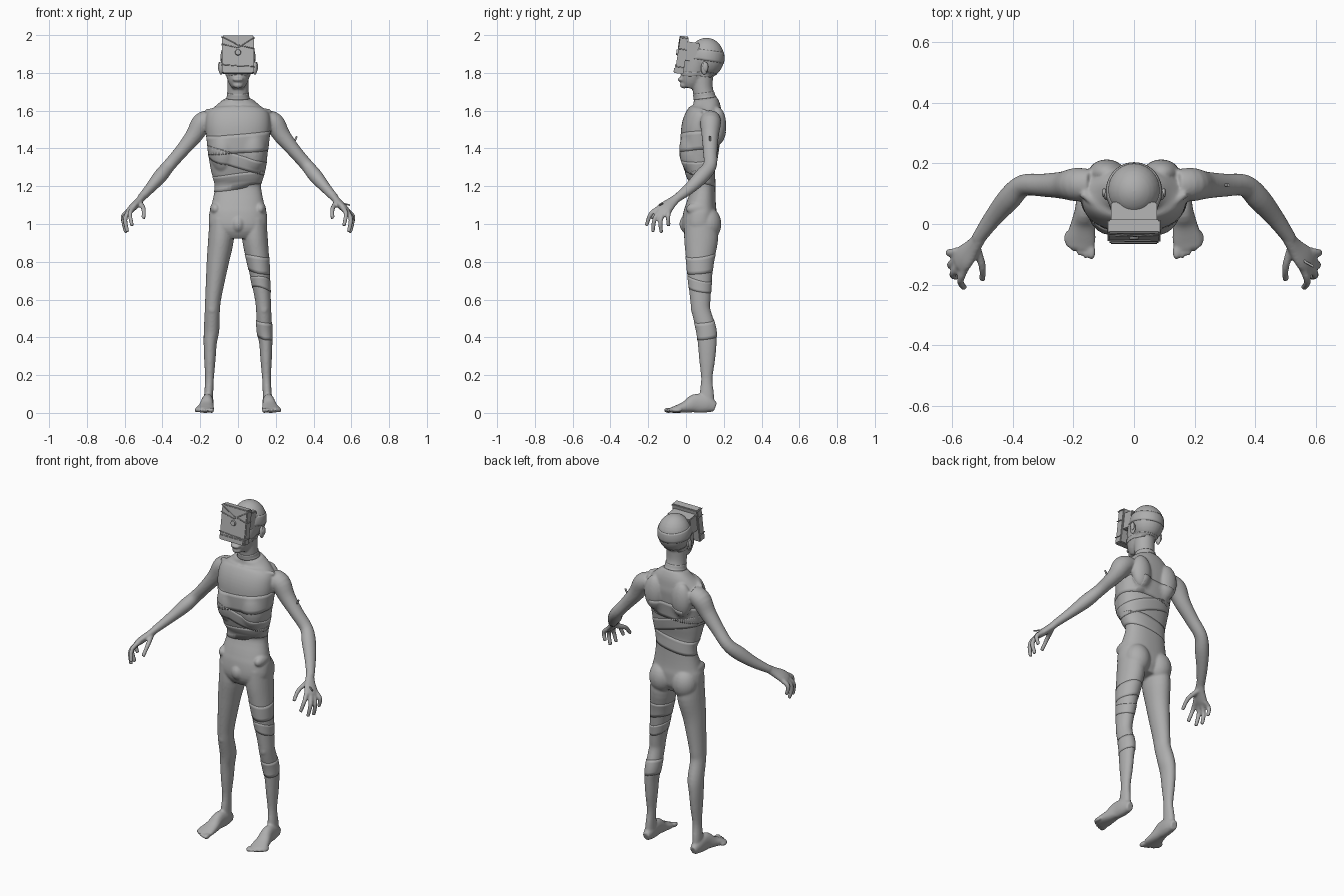
import bpy, bmesh, math
from mathutils import Vector, Matrix, Euler

cube = bpy.data.objects.get("Cube")
if cube:
    bpy.data.objects.remove(cube, do_unlink=True)

grey = bpy.data.materials.new("plain grey")
grey.use_nodes = True
grey.diffuse_color = (.42, .42, .42, 1)
shader = next(n for n in grey.node_tree.nodes if n.type == 'BSDF_PRINCIPLED')
shader.inputs["Base Color"].default_value = grey.diffuse_color


def finish(bm, name, smooth=True):
    """Turn a bmesh into a named, coloured object."""
    bmesh.ops.recalc_face_normals(bm, faces=bm.faces[:])
    mesh = bpy.data.meshes.new(name)
    bm.to_mesh(mesh)
    bm.free()
    for poly in mesh.polygons:
        poly.use_smooth = smooth
    mesh.materials.append(grey)
    obj = bpy.data.objects.new(name, mesh)
    bpy.context.scene.collection.objects.link(obj)
    return obj


def spline(points, steps=4):
    """Smooth curve through points that carry position and radii."""
    pts = [Vector(p) for p in points]
    last = len(pts) - 1
    result = []
    for i in range(last):
        a, b, c, d = pts[max(i - 1, 0)], pts[i], pts[i + 1], pts[min(i + 2, last)]
        for k in range(steps):
            t = k / steps
            m, n = (c - a) * .5, (d - b) * .5
            s = t * t * (3 - 2 * t)
            result.append(b * (1 - s) + c * s + m * (t * (1 - t) ** 2) - n * (t * t * (1 - t)))
    return result + [pts[-1]]


def tube(bm, points, side=1, ref=(1, 0, 0), power=2, count=28):
    """Loft of oval rings; each point is x, y, z, radius along ref, other radius."""
    path = spline(points)
    centres = [Vector((p[0] * side, p[1], p[2])) for p in path]
    rings = []
    for i, p in enumerate(path):
        t = (centres[min(i + 1, len(path) - 1)] - centres[max(i - 1, 0)]).normalized()
        u = Vector(ref)
        u = (u - t * u.dot(t)).normalized()
        v = t.cross(u)
        ring = []
        for k in range(count):
            a = math.tau * k / count
            c, s = math.cos(a), math.sin(a)
            c = math.copysign(abs(c) ** (2 / power), c)
            s = math.copysign(abs(s) ** (2 / power), s)
            ring.append(bm.verts.new(centres[i] + u * (c * p[3]) + v * (s * p[4])))
        rings.append(ring)
    for low, high in zip(rings, rings[1:]):
        for k in range(count):
            n = (k + 1) % count
            bm.faces.new((low[k], low[n], high[n], high[k]))
    bm.faces.new(rings[0])
    bm.faces.new(rings[-1])


def ball(bm, centre, radii, side=1):
    x, y, z = centre
    place = Matrix.Translation((x * side, y, z)) @ Matrix.Diagonal((*radii, 1))
    bmesh.ops.create_uvsphere(bm, u_segments=24, v_segments=16, radius=1, matrix=place)


body_mesh = bmesh.new()

# Torso: height, half width, front, back
torso = [(.93, .1, .01, .14), (.98, .15, -.02, .16), (1.05, .153, -.015, .165),
         (1.1, .14, 0, .16), (1.2, .122, .03, .155), (1.27, .14, 0, .155),
         (1.34, .153, -.02, .165), (1.45, .165, -.028, .18), (1.52, .172, -.022, .19),
         (1.58, .165, .003, .195), (1.62, .125, .03, .185), (1.66, .075, .04, .165)]
tube(body_mesh, [(0, (f + b) / 2, z, w, (b - f) / 2) for z, w, f, b in torso], power=2.3, count=48)
ball(body_mesh, (0, .01, 1), (.04, .045, .05))

# Neck, skull, jaw and lips
tube(body_mesh, [(0, .11, 1.6, .075, .065), (0, .1, 1.66, .06, .058),
                 (0, .088, 1.72, .056, .054), (0, .085, 1.8, .058, .06)])
ball(body_mesh, (0, .108, 1.88), (.092, .095, .106))
tube(body_mesh, [(0, .015, 1.72, .03, .035), (0, .025, 1.75, .05, .055),
                 (0, .042, 1.8, .067, .07), (0, .07, 1.87, .08, .08)])
ball(body_mesh, (0, -.025, 1.765), (.03, .02, .012))
ball(body_mesh, (0, -.01, 1.735), (.027, .022, .018))

# Limbs and muscle forms, mirrored
arm = [(.14, .13, 1.56, .05, .045), (.19, .13, 1.535, .055, .055), (.235, .128, 1.465, .045, .045),
       (.3, .128, 1.385, .038, .036), (.365, .127, 1.31, .036, .034), (.41, .085, 1.255, .04, .037),
       (.465, .02, 1.19, .032, .028), (.515, -.05, 1.135, .023, .021)]
palm = [(.505, -.04, 1.145, .022, .02), (.53, -.075, 1.115, .03, .02),
        (.56, -.11, 1.085, .043, .02), (.58, -.13, 1.065, .04, .015)]
leg = [(.085, .078, 1.03, .065, .085), (.09, .08, .92, .068, .09), (.107, .074, .8, .059, .073),
       (.12, .074, .7, .05, .063), (.132, .076, .6, .042, .054), (.136, .08, .54, .04, .05),
       (.14, .107, .44, .041, .053), (.147, .112, .37, .035, .05), (.149, .112, .28, .03, .042),
       (.151, .11, .18, .023, .03), (.155, .11, .1, .024, .038), (.157, .112, .02, .026, .04)]
foot = [(.156, .155, .03, .02, .025), (.158, .11, .045, .03, .045), (.162, .05, .05, .032, .05),
        (.168, 0, .032, .04, .032), (.175, -.05, .02, .049, .02), (.178, -.08, .014, .044, .014)]
fingers = [[(.55, -.13, 1.09), (.572, -.185, 1.055), (.56, -.21, .99)],
           [(.565, -.12, 1.08), (.597, -.165, 1.03), (.585, -.175, .957)],
           [(.575, -.11, 1.07), (.606, -.135, 1.02), (.592, -.13, .953)],
           [(.575, -.09, 1.07), (.61, -.095, 1.04), (.6, -.092, .99)],
           [(.52, -.075, 1.11), (.5, -.14, 1.08), (.5, -.185, 1.03)]]
for side in (1, -1):
    tube(body_mesh, arm, side, ref=(0, 1, 0))
    tube(body_mesh, palm, side, ref=(0, 1, 0))
    tube(body_mesh, leg, side)
    tube(body_mesh, foot, side, power=2.2)
    for finger in fingers:
        radii = (.015, .0125, .0105)
        tube(body_mesh, [(*p, r, r) for p, r in zip(finger, radii)], side, ref=(0, 1, 0), count=12)
    # Toes fan outward from the big toe
    for i in range(5):
        size = .017 if i == 0 else .0125
        ball(body_mesh, (.14 + .02 * i, -.092 + .004 * i * i * .7, .014), (size * .8, .026, size * .85), side)
    # Shoulder blade, rib arch, hip bone, buttock, kneecap
    ball(body_mesh, (.09, .168, 1.52), (.06, .045, .1), side)
    ball(body_mesh, (.077, .05, 1.39), (.075, .085, .13), side)
    ball(body_mesh, (.118, .06, 1.08), (.03, .06, .035), side)
    ball(body_mesh, (.075, .115, 1), (.073, .072, .09), side)
    ball(body_mesh, (.137, .048, .55), (.026, .022, .035), side)
    tube(body_mesh, [(.015, .03, 1.615, .012, .012), (.09, .045, 1.61, .011, .011),
                     (.17, .1, 1.595, .013, .013)], side, ref=(0, 0, 1), count=12)

body = finish(body_mesh, "body")
remesh = body.modifiers.new("merge forms", 'REMESH')
remesh.mode = 'VOXEL'
remesh.voxel_size = .006
remesh.use_smooth_shade = True
soften = body.modifiers.new("soften", 'SMOOTH')
soften.factor = .5
soften.iterations = 5


def wrap(name, centre, radii, width, tilt=(0, 0)):
    """Thin cloth band that clings to the body."""
    bm = bmesh.new()
    turn = Euler((*tilt, 0)).to_matrix()
    count, rows = 72, 5
    grid = [[bm.verts.new(Vector(centre) + turn @ Vector((
        radii[0] * math.cos(math.tau * k / count), radii[1] * math.sin(math.tau * k / count),
        width * (j / rows - .5)))) for k in range(count)] for j in range(rows + 1)]
    for low, high in zip(grid, grid[1:]):
        for k in range(count):
            n = (k + 1) % count
            bm.faces.new((low[k], low[n], high[n], high[k]))
    band = finish(bm, name)
    cling = band.modifiers.new("cling", 'SHRINKWRAP')
    cling.target = body
    cling.wrap_mode = 'OUTSIDE_SURFACE'
    cling.offset = .002
    solid = band.modifiers.new("thickness", 'SOLIDIFY')
    solid.thickness = .005


# Bandages on the torso, neck and left leg, and the head straps
wrap("chest_bandage", (0, .08, 1.43), (.17, .115), .1, (.05, -.08))
wrap("rib_bandage", (0, .075, 1.34), (.16, .1), .07, (.1, .3))
wrap("waist_bandage", (0, .085, 1.23), (.135, .08), .08, (0, -.15))
wrap("neck_bandage", (0, .1, 1.68), (.063, .06), .03, (.15, 0))
wrap("thigh_bandage", (.108, .074, .79), (.065, .078), .09, (.1, .15))
wrap("lower_thigh_bandage", (.123, .075, .68), (.053, .066), .06, (-.2, .2))
wrap("shin_bandage", (.141, .105, .44), (.045, .058), .09, (.15, .15))
wrap("head_strap", (0, .105, 1.895), (.096, .1), .06, (-.15, 0))
wrap("nape_strap", (0, .09, 1.79), (.075, .075), .02, (-.1, 0))

# Ears
ears = bmesh.new()
for side in (1, -1):
    ball(ears, (.09, .097, 1.825), (.012, .018, .035), side)
    ball(ears, (.098, .103, 1.832), (.008, .015, .025), side)
finish(ears, "ears")

# Headset, tilted back at the top
tilt = Matrix.Translation((0, -.022, 1.895)) @ Matrix.Rotation(-.15, 4, 'X')


def block(name, centre, size):
    bm = bmesh.new()
    bmesh.ops.create_cube(bm, size=1, matrix=tilt @ Matrix.Translation(centre) @ Matrix.Diagonal((*size, 1)))
    bmesh.ops.bevel(bm, geom=bm.edges[:], offset=.004, segments=2, affect='EDGES')
    finish(bm, name, smooth=False)


block("headset_case", (0, 0, 0), (.168, .045, .2))
block("headset_back", (0, .05, .025), (.15, .07, .1))
block("headset_lip", (0, -.012, -.085), (.16, .036, .03))
knob = bmesh.new()
bmesh.ops.create_cone(knob, cap_ends=True, segments=24, radius1=.017, radius2=.014, depth=.012,
                      matrix=tilt @ Matrix.Translation((0, -.025, .01)) @ Matrix.Rotation(math.pi / 2, 4, 'X'))
finish(knob, "headset_knob", smooth=False)


def wire(name, points, radius=.0025, place=Matrix()):
    curve = bpy.data.curves.new(name, 'CURVE')
    curve.dimensions = '3D'
    curve.bevel_depth = radius
    curve.use_fill_caps = True
    line = curve.splines.new('POLY')
    line.points.add(len(points) - 1)
    for point, co in zip(line.points, points):
        point.co = (*(place @ Vector(co)), 1)
    curve.materials.append(grey)
    bpy.context.scene.collection.objects.link(bpy.data.objects.new(name, curve))


for name, left, mid, right in (("upper_wire", .055, .035, .09), ("cross_wire", .095, .05, .03),
                               ("lower_wire", -.055, -.062, -.065)):
    wire(name, [(-.086, .02, left), (-.086, -.024, left), (0, -.024, mid),
                (.086, -.024, right), (.086, .02, right)], place=tilt)

# Needles in the left arm and hand
wire("arm_needle", [(.285, .128, 1.4), (.3, .128, 1.44), (.312, .128, 1.465)], .005)
wire("hand_needle", [(.545, -.1, 1.1), (.565, -.125, 1.107), (.592, -.14, 1.1)], .004)
